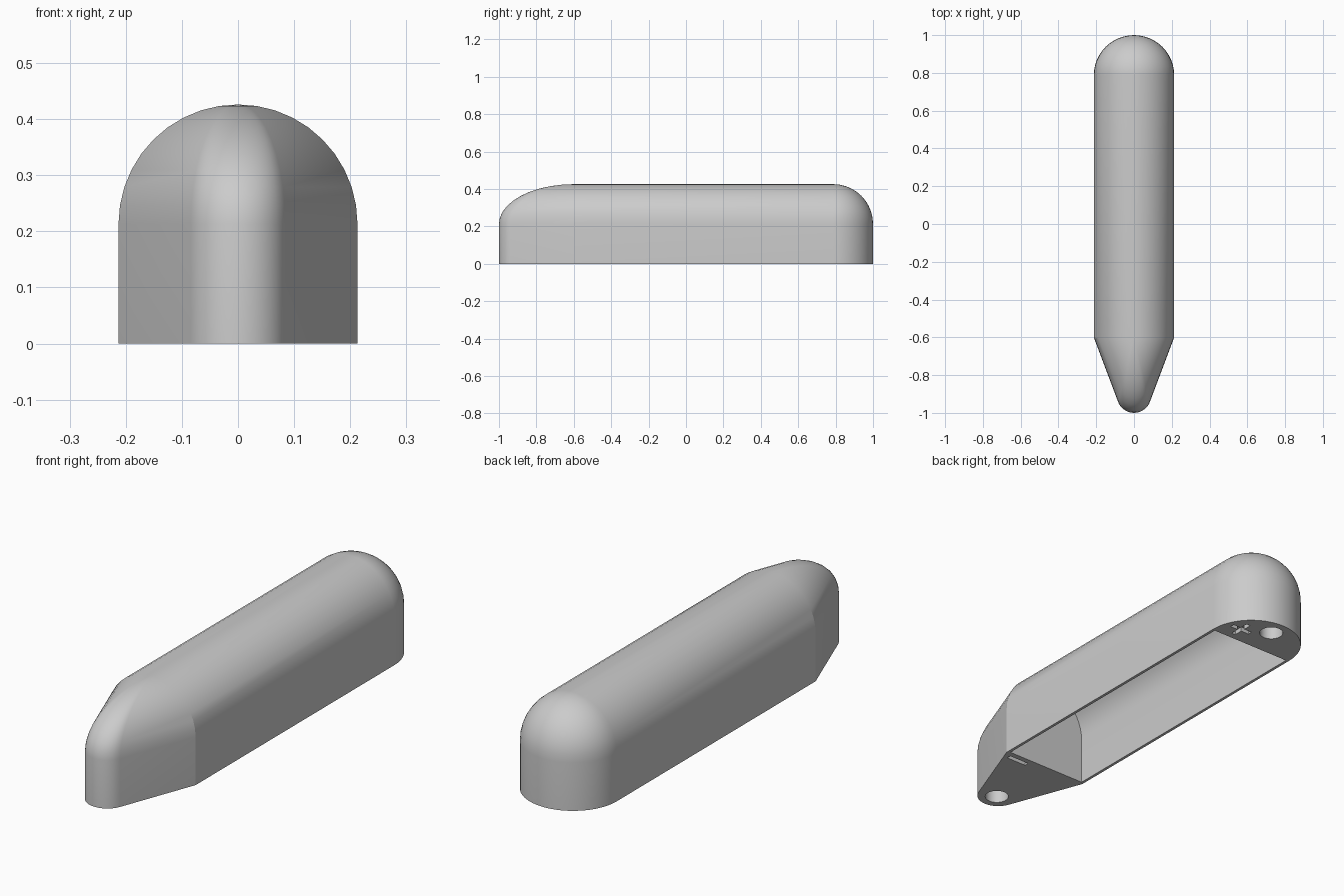
import bpy, bmesh
from math import sin, cos, pi, radians
from mathutils import Matrix

cube = bpy.data.objects.get("Cube")
if cube:
    bpy.data.objects.remove(cube)

R = 0.213                 # half width, and height of the straight sides
BACK, FRONT = 0.787, -0.6  # ends of the straight length
TIP_R, TIP_Y = 0.09, -0.91
LEVELS = 10

grey = bpy.data.materials.new("plain grey")
grey.use_nodes = True
colour = (0.6, 0.6, 0.6, 1)
grey.diffuse_color = colour
grey.node_tree.nodes["Principled BSDF"].inputs["Base Color"].default_value = colour


def make_object(name, bm):
    bmesh.ops.recalc_face_normals(bm, faces=bm.faces)
    mesh = bpy.data.meshes.new(name)
    bm.to_mesh(mesh)
    bm.free()
    mesh.materials.append(grey)
    obj = bpy.data.objects.new(name, mesh)
    bpy.context.collection.objects.link(obj)
    return obj


def arc(radius, cy, start, end, steps):
    angles = [radians(start + (end - start) * i / steps) for i in range(steps + 1)]
    return [(radius * cos(a), cy + radius * sin(a)) for a in angles]


def build_body():
    # Plan outline: round back, straight sides, tapered front with a round tip
    outline = arc(R, BACK, 0, 180, 24) + [(-R, FRONT)]
    outline += arc(TIP_R, TIP_Y, 200.6, 339.4, 14) + [(R, FRONT)]

    bm = bmesh.new()

    def ring(scale, z):
        verts = []
        for x, y in outline:
            pivot = BACK if y >= BACK - 0.001 else FRONT
            verts.append(bm.verts.new((x * scale, pivot + (y - pivot) * scale, z)))
        return verts

    # Straight walls, then the outline shrinks towards the ridge in a dome
    rings = [ring(1, 0)]
    for i in range(LEVELS + 1):
        a = pi / 2 * i / LEVELS
        rings.append(ring(max(cos(a), 0), R + R * sin(a)))
    bm.faces.new(rings[0])
    n = len(outline)
    for low, high in zip(rings, rings[1:]):
        for i in range(n):
            j = (i + 1) % n
            bm.faces.new((low[i], low[j], high[j], high[i]))
    bmesh.ops.remove_doubles(bm, verts=bm.verts, dist=0.0001)
    return make_object("hollow_body", bm)


def arch_cutter(half, y0, y1):
    # Arched tunnel, open at the base
    profile = [(half, -0.1)] + arc(half, R, 0, 180, 24) + [(-half, -0.1)]
    bm = bmesh.new()
    face = bm.faces.new([bm.verts.new((x, y0, z)) for x, z in profile])
    out = bmesh.ops.extrude_face_region(bm, geom=[face])
    moved = [g for g in out["geom"] if isinstance(g, bmesh.types.BMVert)]
    bmesh.ops.translate(bm, verts=moved, vec=(0, y1 - y0, 0))
    return make_object("cavity_cutter", bm)


def box_cutter(x, y, sx, sy, depth):
    bm = bmesh.new()
    place = Matrix.Translation((x, y, 0)) @ Matrix.Diagonal((sx, sy, depth * 2, 1))
    bmesh.ops.create_cube(bm, size=1, matrix=place)
    return make_object("mark_cutter", bm)


def hole_cutter(y, radius, depth):
    bm = bmesh.new()
    bmesh.ops.create_cone(bm, cap_ends=True, segments=32, radius1=radius,
                          radius2=radius, depth=depth * 2,
                          matrix=Matrix.Translation((0, y, 0)))
    return make_object("hole_cutter", bm)


body = build_body()
cutters = [
    arch_cutter(0.2, -0.59, 0.78),        # main cavity
    hole_cutter(0.92, 0.05, 0.1),         # round sockets at both ends
    hole_cutter(-0.92, 0.05, 0.1),
    box_cutter(0.12, 0.86, 0.1, 0.02, 0.02),   # plus mark
    box_cutter(0.12, 0.86, 0.02, 0.1, 0.02),
    box_cutter(0.13, -0.625, 0.1, 0.02, 0.02),  # minus mark
]

bpy.ops.object.select_all(action="DESELECT")
body.select_set(True)
bpy.context.view_layer.objects.active = body
for cutter in cutters:
    cutter.hide_render = True
    mod = body.modifiers.new("cut", "BOOLEAN")
    mod.operation = "DIFFERENCE"
    mod.solver = "EXACT"
    mod.object = cutter
    bpy.ops.object.modifier_apply(modifier=mod.name)
    bpy.data.objects.remove(cutter)

bpy.ops.object.shade_smooth_by_angle(angle=radians(18))
